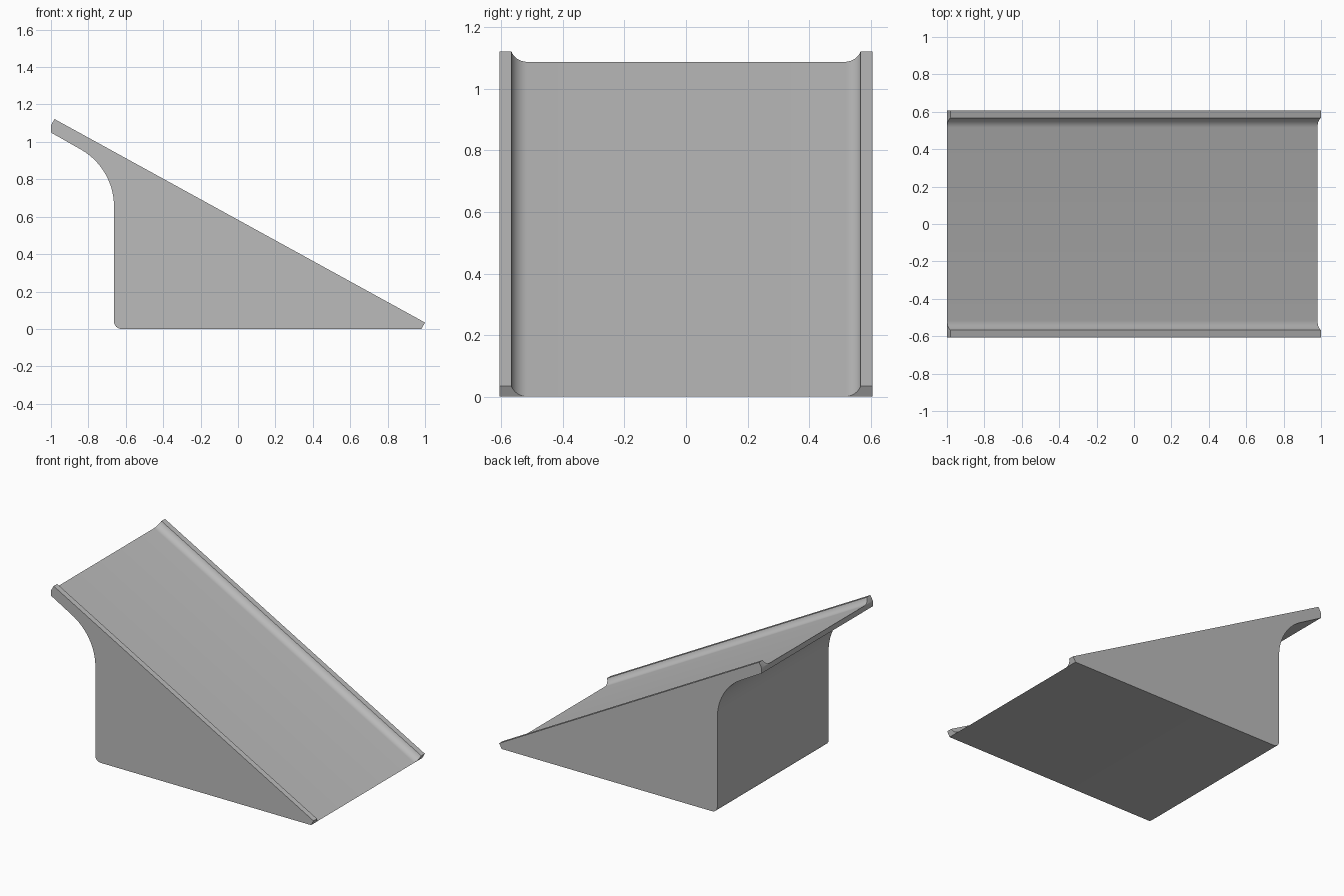
import bpy
import bmesh
from math import cos, sin, radians
from mathutils import Vector

cube = bpy.data.objects.get("Cube")
if cube:
    bpy.data.objects.remove(cube)

HALF_W = 0.606      # half width of the ramp
FILLET_Y = 0.515    # where the flat deck meets the rail fillet
FILLET_R = 0.055
RAIL_H = 0.039      # rail height, square to the deck


def arc(cx, cz, r, start, end, steps):
    """Points on a circular arc, angles in degrees."""
    angles = [radians(start + (end - start) * i / steps) for i in range(steps + 1)]
    return [(cx + r * cos(a), cz + r * sin(a)) for a in angles]


# Deck line from its foot to its top, and its upward normal
foot, top = Vector((0.981, 0, 0)), Vector((-1, 0, 1.088))
slope = (top - foot).normalized()
normal = Vector((slope.z, 0, -slope.x))

# Side profile below the deck: base, rounded heel, back, curved overhang
under = [(foot.x, foot.z)]
under += arc(-0.623, 0.04, 0.04, 270, 180, 8)
under += arc(-1.013, 0.655, 0.35, 0, 61.2, 20)
under += [(-1, 1.05), (top.x, top.z)]

# Cross-section of one rail, from its outer top edge down the concave fillet
rail = [(HALF_W, RAIL_H)]
for y, d in arc(FILLET_Y, FILLET_R, FILLET_R, -17, -90, 10):
    rail.append((y, d))
rail[1] = (rail[1][0], RAIL_H)
section = [(-y, d) for y, d in rail] + rail[::-1]

bm = bmesh.new()

# Underside and back, in strips across the width
columns = (-HALF_W, -FILLET_Y, FILLET_Y, HALF_W)
rows = [[bm.verts.new((x, y, z)) for y in columns] for x, z in under]
for a, b in zip(rows, rows[1:]):
    for i in range(len(columns) - 1):
        bm.faces.new((a[i], a[i + 1], b[i + 1], b[i]))

# Deck, fillets and rail tops, swept along the slope
ends = []
for origin, row in ((foot, rows[0]), (top, rows[-1])):
    line = []
    for y, d in section:
        if abs(d) < 1e-6:
            line.append(row[1] if y < 0 else row[2])
        else:
            line.append(bm.verts.new(origin + normal * d + Vector((0, y, 0))))
    ends.append(line)
for i in range(len(section) - 1):
    bm.faces.new((ends[0][i], ends[0][i + 1], ends[1][i + 1], ends[1][i]))

# End caps of the two rails
n = len(rail)
for line, row in zip(ends, (rows[0], rows[-1])):
    bm.faces.new([row[0]] + line[:n])
    bm.faces.new(line[n:] + [row[3]])

# Flat side walls
for col, end in ((0, 0), (3, -1)):
    bm.faces.new([r[col] for r in rows] + [ends[1][end], ends[0][end]])

bmesh.ops.recalc_face_normals(bm, faces=bm.faces)
mesh = bpy.data.meshes.new("ramp")
bm.to_mesh(mesh)
bm.free()
ramp = bpy.data.objects.new("ramp", mesh)
bpy.context.collection.objects.link(ramp)

# Plain grey
grey = bpy.data.materials.new("plain grey")
grey.use_nodes = True
colour = (0.5, 0.5, 0.5, 1)
grey.diffuse_color = colour
grey.node_tree.nodes["Principled BSDF"].inputs["Base Color"].default_value = colour
mesh.materials.append(grey)

# Smooth curves, crisp edges
bpy.ops.object.select_all(action="DESELECT")
ramp.select_set(True)
bpy.context.view_layer.objects.active = ramp
bpy.ops.object.shade_smooth_by_angle(angle=radians(30))
